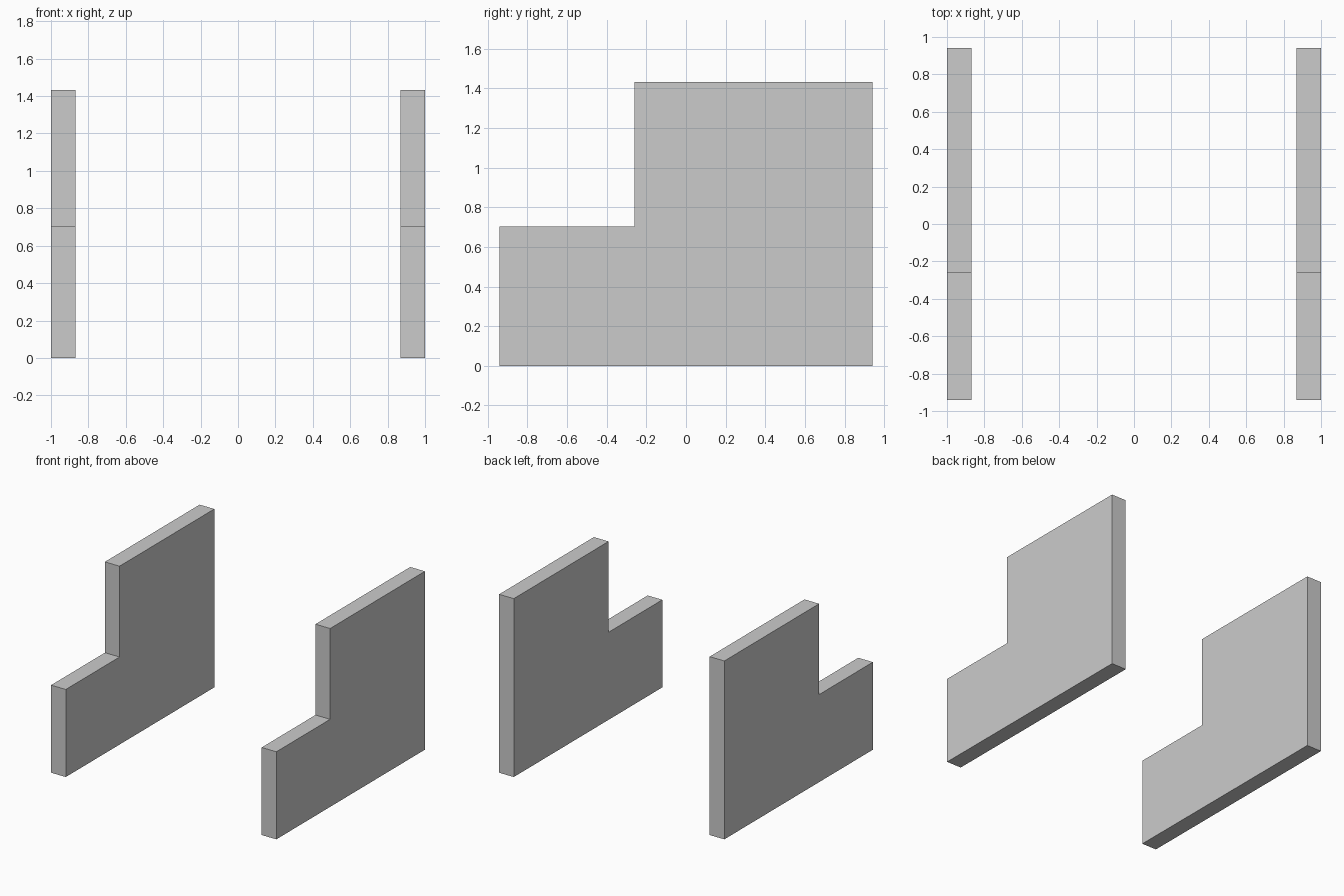
import bpy
import bmesh

if "Cube" in bpy.data.objects:
    bpy.data.objects.remove(bpy.data.objects["Cube"])

THICKNESS = 0.13
# Stepped side outline as (y, z)
PROFILE = [(-0.942, 0), (0.942, 0), (0.942, 1.432), (-0.26, 1.432),
           (-0.26, 0.703), (-0.942, 0.703)]


def side_panel(name, x):
    """Extrude the stepped outline along x, starting at x."""
    bm = bmesh.new()
    face = bm.faces.new([bm.verts.new((x, y, z)) for y, z in PROFILE])
    ext = bmesh.ops.extrude_face_region(bm, geom=[face], use_keep_orig=True)
    verts = [v for v in ext["geom"] if isinstance(v, bmesh.types.BMVert)]
    bmesh.ops.translate(bm, verts=verts, vec=(THICKNESS, 0, 0))
    bmesh.ops.recalc_face_normals(bm, faces=bm.faces)
    mesh = bpy.data.meshes.new(name)
    bm.to_mesh(mesh)
    bm.free()
    bpy.context.collection.objects.link(bpy.data.objects.new(name, mesh))


# Two matching upright panels
side_panel("left_side_panel", -1.0)
side_panel("right_side_panel", 1.0 - THICKNESS)
